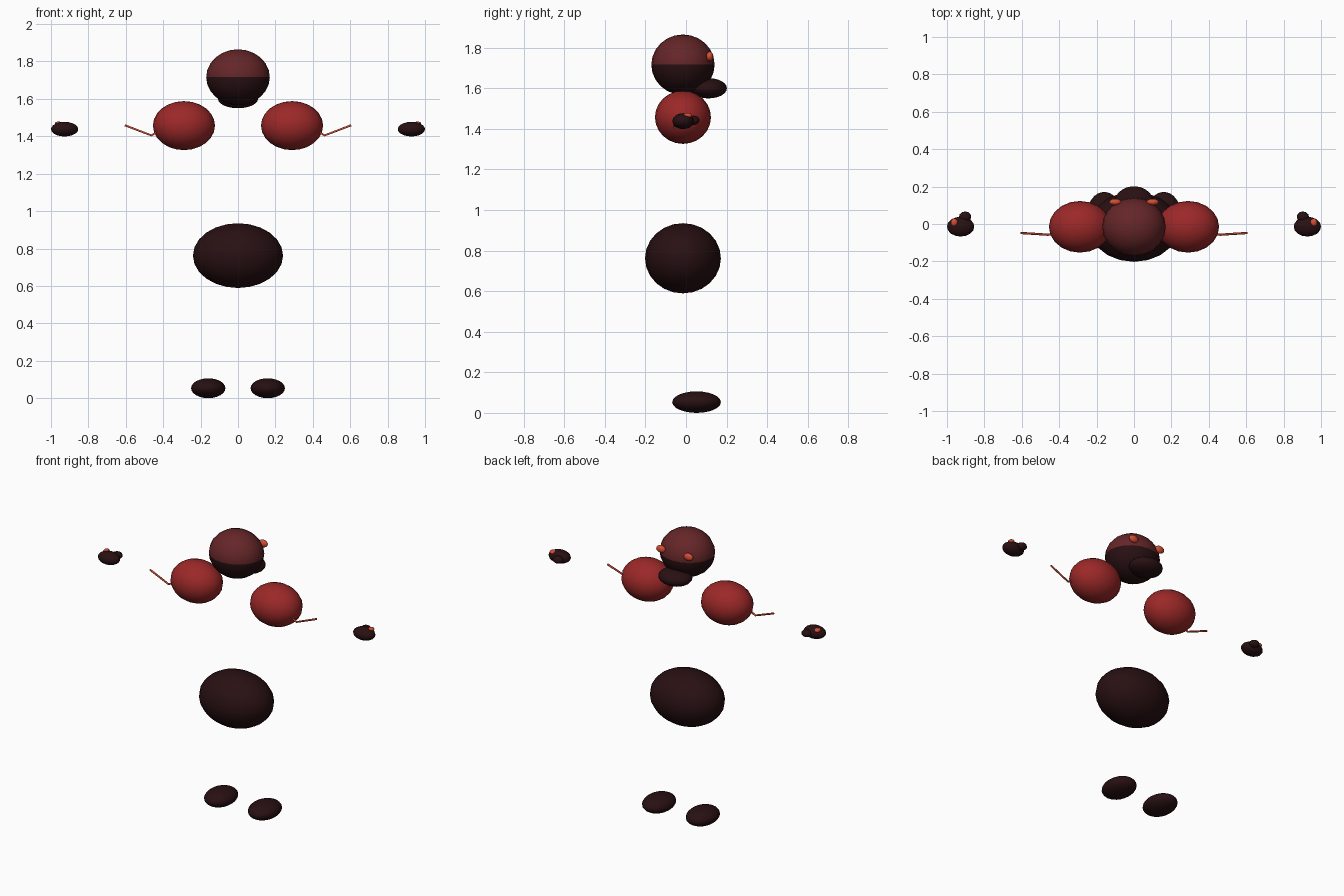
import bpy, math
from mathutils import Vector

if "Cube" in bpy.data.objects:
    bpy.data.objects.remove(bpy.data.objects["Cube"])


def material(name, rgb):
    m = bpy.data.materials.new(name)
    m.diffuse_color = (*rgb, 1)
    m.use_nodes = True
    m.node_tree.nodes["Principled BSDF"].inputs["Base Color"].default_value = m.diffuse_color
    return m


dark = material("charred_black", (0.021, 0.005, 0.006))
red = material("deep_red", (0.33, 0.021, 0.021))
maroon = material("maroon", (0.13, 0.019, 0.021))
ember = material("ember_orange", (0.66, 0.075, 0.035))


def ellipsoid(name, centre, radii, mat, segs=20, rings=12):
    bpy.ops.mesh.primitive_uv_sphere_add(segments=segs, ring_count=rings, location=centre)
    ob = bpy.context.object
    ob.name = name
    ob.scale = radii
    bpy.ops.object.transform_apply(location=False, rotation=False, scale=True)
    bpy.ops.object.shade_smooth()
    ob.data.materials.append(mat)
    return ob


def rod(name, points, radius, mat):
    curve = bpy.data.curves.new(name, 'CURVE')
    curve.dimensions = '3D'
    curve.bevel_depth = radius
    curve.bevel_resolution = 1
    curve.use_fill_caps = True
    spline = curve.splines.new('POLY')
    spline.points.add(len(points) - 1)
    for p, co in zip(spline.points, points):
        p.co = (*co, 1)
    curve.materials.append(mat)
    ob = bpy.data.objects.new(name, curve)
    bpy.context.collection.objects.link(ob)


# Head: maroon crown above the equator, dark jaw half below
head = ellipsoid("head", (0, -0.015, 1.716), (0.17, 0.156, 0.149), dark)
head.data.materials.append(maroon)
for face in head.data.polygons:
    face.material_index = 1 if face.center.z > 0 else 0

# Muzzle and pelvis
ellipsoid("muzzle", (0, 0.11, 1.6), (0.107, 0.092, 0.05), dark)
ellipsoid("pelvis", (0, -0.015, 0.762), (0.241, 0.187, 0.173), dark)

# Mirrored parts
for side, s in (("left", -1), ("right", 1)):
    ellipsoid(side + "_eye", (s * 0.1, 0.117, 1.757), (0.033, 0.018, 0.024), ember, 12, 8)
    ellipsoid(side + "_shoulder", (s * 0.289, -0.015, 1.457), (0.166, 0.138, 0.131), red)
    ellipsoid(side + "_foot", (s * 0.159, 0.052, 0.053), (0.092, 0.12, 0.053), dark)
    ellipsoid(side + "_hand", (s * 0.927, -0.014, 1.438), (0.073, 0.053, 0.039), dark, 16, 10)
    ellipsoid(side + "_thumb", (s * 0.903, 0.038, 1.442), (0.033, 0.029, 0.023), dark, 12, 8)
    ellipsoid(side + "_knuckle_ember", (s * 0.961, 0.008, 1.466),
              (0.019, 0.022, 0.013), ember, 12, 8)
    # Thin bent glowing vein leaving the shoulder
    rod(side + "_vein", [(s * 0.605, -0.048, 1.459), (s * 0.464, -0.057, 1.405),
                         (s * 0.40, -0.055, 1.44)], 0.006, ember)
